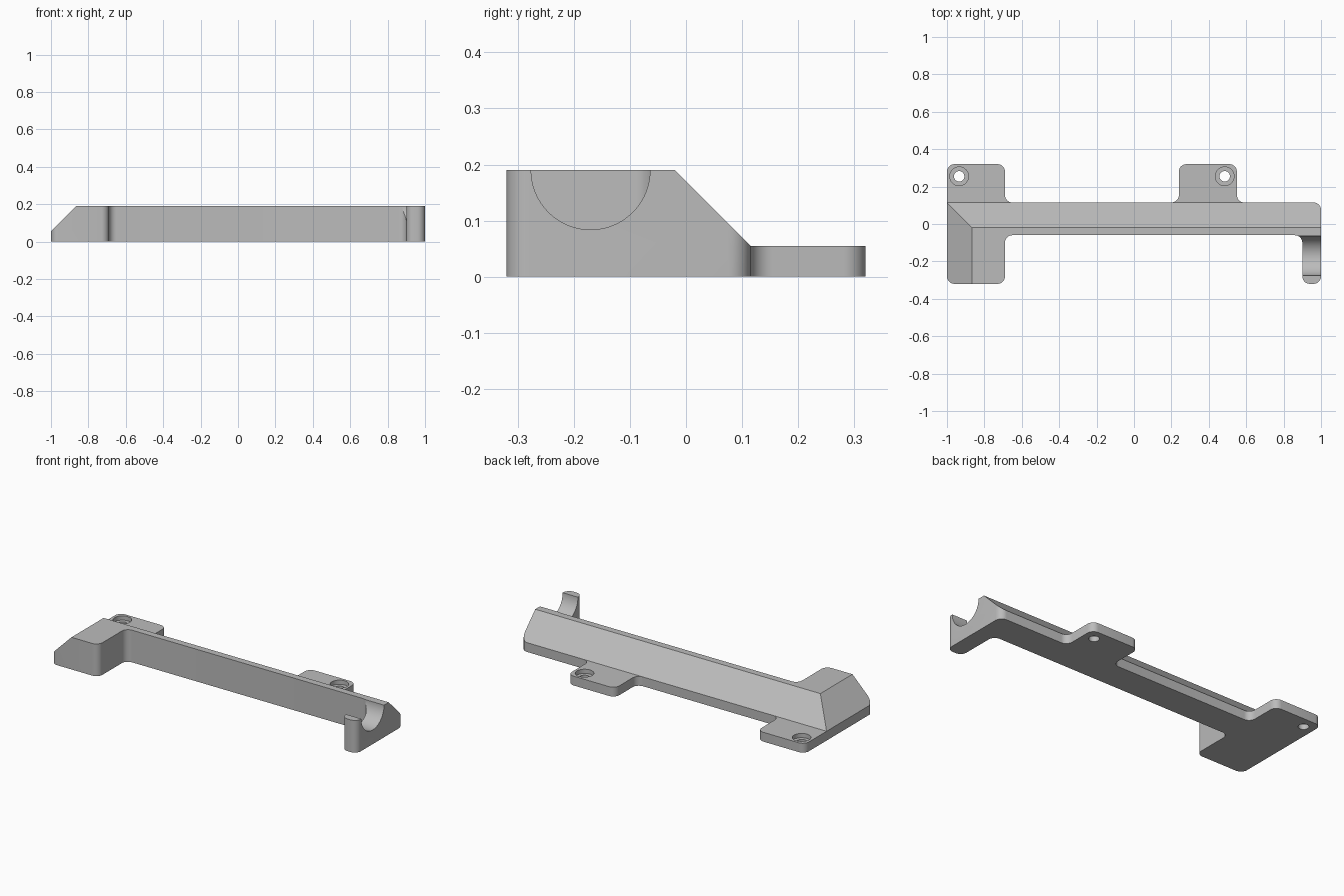
import bpy
import bmesh
import math
from mathutils import Vector

old = bpy.data.objects.get("Cube")
if old:
    bpy.data.objects.remove(old, do_unlink=True)

# Key dimensions
HEIGHT, TAB_TOP = 0.19, 0.055
FRONT, BACK, SPINE_FRONT, SPINE_BACK = -0.32, 0.32, -0.06, 0.115
FILLET = 0.04

grey = bpy.data.materials.new("plain grey")
grey.use_nodes = True
grey.diffuse_color = (0.5, 0.5, 0.5, 1)
grey.node_tree.nodes["Principled BSDF"].inputs["Base Color"].default_value = (0.5, 0.5, 0.5, 1)


def rounded(corners, steps=8):
    """Replace each (x, y, radius) right-angle corner with an arc."""
    points = []
    for i, (x, y, r) in enumerate(corners):
        p = Vector((x, y))
        if r == 0:
            points.append(p)
            continue
        to_prev = (Vector(corners[i - 1][:2]) - p).normalized()
        to_next = (Vector(corners[(i + 1) % len(corners)][:2]) - p).normalized()
        centre = p + r * (to_prev + to_next)
        for k in range(steps + 1):
            a = math.pi / 2 * k / steps
            points.append(centre - r * (math.cos(a) * to_next + math.sin(a) * to_prev))
    return points


def prism(name, points, place, sweep):
    """Extrude a flat outline, mapped into space by place, along sweep."""
    bm = bmesh.new()
    face = bm.faces.new([bm.verts.new(place(*p)) for p in points])
    result = bmesh.ops.extrude_face_region(bm, geom=[face])
    moved = [v for v in result["geom"] if isinstance(v, bmesh.types.BMVert)]
    bmesh.ops.translate(bm, verts=moved, vec=sweep)
    bmesh.ops.recalc_face_normals(bm, faces=bm.faces)
    mesh = bpy.data.meshes.new(name)
    bm.to_mesh(mesh)
    bm.free()
    mesh.materials.append(grey)
    obj = bpy.data.objects.new(name, mesh)
    bpy.context.collection.objects.link(obj)
    return obj


def circle(cx, cy, r, sides=64):
    return [(cx + r * math.cos(2 * math.pi * k / sides),
             cy + r * math.sin(2 * math.pi * k / sides)) for k in range(sides)]


# Whole bracket outline: spine, front foot, cradle arm and two screw tabs
r = FILLET
outline = rounded([
    (-1, FRONT, r), (-0.69, FRONT, r), (-0.69, SPINE_FRONT, r),
    (0.9, SPINE_FRONT, r), (0.9, FRONT, r), (1, FRONT, r), (1, SPINE_BACK, r),
    (0.55, SPINE_BACK, r), (0.55, BACK, r), (0.24, BACK, r), (0.24, SPINE_BACK, r),
    (-0.69, SPINE_BACK, r), (-0.69, BACK, r), (-1, BACK, r),
])
bracket = prism("bracket", outline, lambda x, y: (x, y, 0), (0, 0, HEIGHT))

# Cutter for the rear slope and the low tab tops
slope = SPINE_BACK + TAB_TOP
cutters = [prism("rear_slope_cutter",
                 [(slope - 0.3, 0.3), (SPINE_BACK, TAB_TOP), (0.5, TAB_TOP), (0.5, 0.3)],
                 lambda y, z: (-1.2, y, z), (2.4, 0, 0))]

# Cutter for the sloped end
cutters.append(prism("end_slope_cutter",
                     [(-1.1, TAB_TOP - 0.1), (-1.1, 0.3), (-0.755, 0.3)],
                     lambda x, z: (x, -0.5, z), (0, 1, 0)))

# Cutter for the round cradle in the arm
cutters.append(prism("cradle_cutter", circle(-0.17, HEIGHT, 0.106, 96),
                     lambda y, z: (0.8, y, z), (0.4, 0, 0)))

# Cutters for the stepped screw holes
for side, x in (("right", -0.935), ("left", 0.485)):
    for part, radius, base in (("hole", 0.028, -0.1), ("recess", 0.05, 0.03)):
        cutters.append(prism(f"{side}_{part}_cutter", circle(x, 0.255, radius),
                             lambda px, py, b=base: (px, py, b), (0, 0, 0.1 - base)))

for cutter in cutters:
    mod = bracket.modifiers.new(cutter.name, "BOOLEAN")
    mod.operation = "DIFFERENCE"
    mod.solver = "EXACT"
    mod.object = cutter

# Bake the cuts, then drop the cutters
bpy.context.view_layer.update()
final = bpy.data.meshes.new_from_object(
    bracket.evaluated_get(bpy.context.evaluated_depsgraph_get()))
bracket.modifiers.clear()
bracket.data = final
for cutter in cutters:
    bpy.data.objects.remove(cutter, do_unlink=True)

# Smooth fillets, sharp edges
bpy.ops.object.select_all(action="DESELECT")
bracket.select_set(True)
bpy.context.view_layer.objects.active = bracket
bpy.ops.object.shade_smooth_by_angle(angle=math.radians(25))
